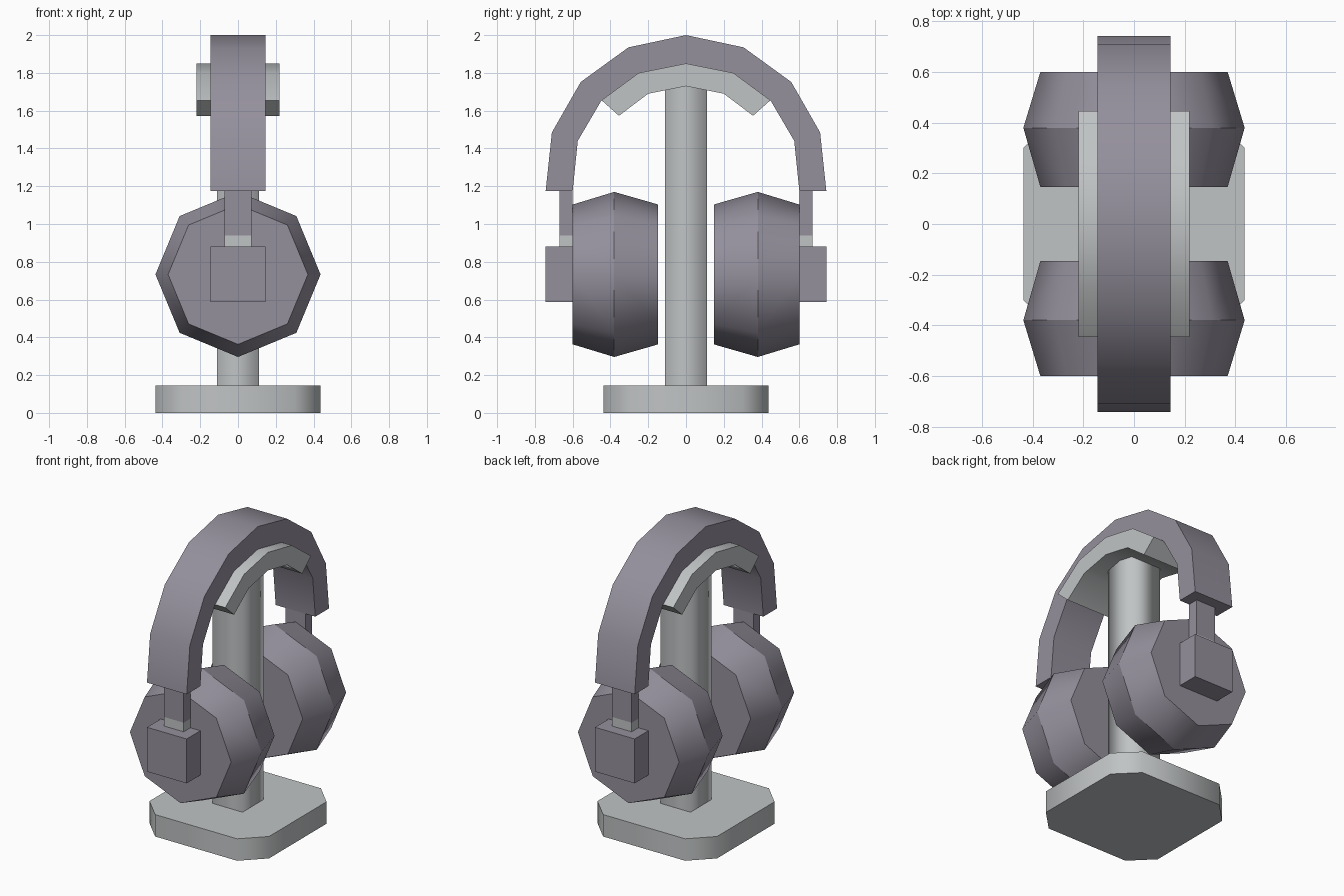
import bpy
import bmesh
from math import cos, sin, pi, radians
from mathutils import Vector

cube = bpy.data.objects.get("Cube")
if cube:
    bpy.data.objects.remove(cube, do_unlink=True)


def material(name, rgb):
    mat = bpy.data.materials.new(name)
    mat.use_nodes = True
    mat.diffuse_color = (*rgb, 1)
    mat.node_tree.nodes["Principled BSDF"].inputs["Base Color"].default_value = (*rgb, 1)
    return mat


purple_grey = material("purple grey", (0.30, 0.28, 0.335))
light_grey = material("light grey", (0.53, 0.55, 0.555))


def loft(name, rings, mat, smooth_limit=50):
    """Skin matching rings of points; ring edges stay sharp, long edges by angle."""
    bm = bmesh.new()
    loops = [[bm.verts.new(p) for p in ring] for ring in rings]
    n = len(loops[0])
    for a, b in zip(loops, loops[1:]):
        for i in range(n):
            j = (i + 1) % n
            bm.faces.new((a[i], a[j], b[j], b[i]))
    bm.faces.new(loops[0])
    bm.faces.new(loops[-1])
    bmesh.ops.recalc_face_normals(bm, faces=bm.faces)
    ring_of = {v: k for k, loop in enumerate(loops) for v in loop}
    for face in bm.faces:
        face.smooth = True
    for e in bm.edges:
        same_ring = ring_of[e.verts[0]] == ring_of[e.verts[1]]
        e.smooth = not same_ring and e.calc_face_angle(0) < radians(smooth_limit)
    mesh = bpy.data.meshes.new(name)
    bm.to_mesh(mesh)
    bm.free()
    mesh.materials.append(mat)
    obj = bpy.data.objects.new(name, mesh)
    bpy.context.collection.objects.link(obj)
    return obj


def box(name, lo, hi, mat, smooth_limit=50):
    (x0, y0, z0), (x1, y1, z1) = lo, hi
    outline = [(x0, y0), (x1, y0), (x1, y1), (x0, y1)]
    return loft(name, [[(x, y, z) for x, y in outline] for z in (z0, z1)],
                mat, smooth_limit)


def arch(name, outer, inner, half_width, mat):
    """Half outlines run from the foot to the crown and are mirrored in y."""
    def full(half):
        return half + [(-y, z) for y, z in reversed(half[:-1])]
    outline = full(outer) + full(inner)[::-1]
    return loft(name, [[(x, y, z) for y, z in outline]
                       for x in (-half_width, half_width)], mat)


# Stand: chamfered base and square post
R, C = 0.437, 0.30
base_outline = [(R, -C), (R, C), (C, R), (-C, R), (-R, C), (-R, -C), (-C, -R), (C, -R)]
loft("stand_base", [[(x, y, z) for x, y in base_outline] for z in (0, 0.145)],
     light_grey, 60)
box("stand_post", (-0.11, -0.11, 0.14), (0.11, 0.11, 1.75), light_grey, 100)

# Headband and the curved rest below it
band_inner = [(0.60, 1.175), (0.573, 1.44), (0.447, 1.655), (0.25, 1.80), (0, 1.85)]
arch("headband",
     [(0.743, 1.175), (0.71, 1.485), (0.557, 1.752), (0.305, 1.935), (0, 2.0)],
     band_inner, 0.145, purple_grey)
arch("headband_rest", band_inner[2:],
     [(0.355, 1.573), (0.20, 1.69), (0, 1.73)], 0.22, light_grey)

# Ear cups with their hinges and sliders, front and back
for side, s in (("front", -1), ("back", 1)):
    profile = [(0.147, 0.37), (0.38, 0.437), (0.60, 0.37)]
    rings = [[(r * cos(k * pi / 4), s * y, 0.733 + r * sin(k * pi / 4))
              for k in range(8)] for y, r in profile]
    loft(side + "_ear_cup", rings, purple_grey, 60)
    parts = [("hinge_block", 0.145, 0.595, 0.743, 0.587, 0.88, purple_grey),
             ("slider_tip", 0.072, 0.60, 0.67, 0.87, 0.94, light_grey),
             ("slider", 0.072, 0.60, 0.67, 0.94, 1.18, purple_grey)]
    for name, w, y0, y1, z0, z1, mat in parts:
        ya, yb = sorted((s * y0, s * y1))
        box(side + "_" + name, (-w, ya, z0), (w, yb, z1), mat)
